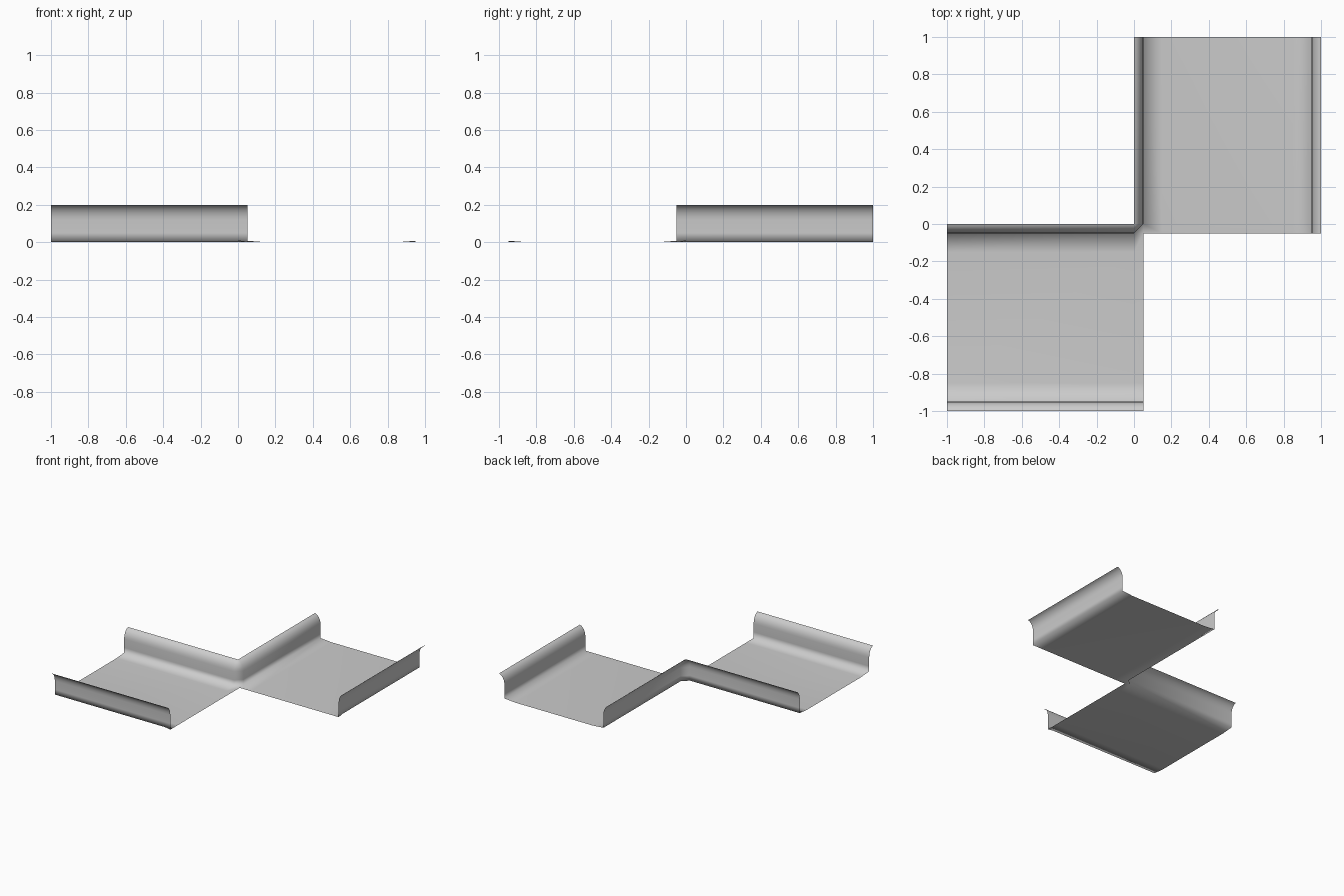
import bpy, bmesh, math

if "Cube" in bpy.data.objects:
    bpy.data.objects.remove(bpy.data.objects["Cube"])

# flared wall profile: (outward offset, height), from base to lip
WALL = [(0, 0.008), (0, 0.05), (0, 0.12)]
for i in range(1, 7):
    a = math.radians(80) * i / 6
    WALL.append((0.05 * (1 - math.cos(a)) / (1 - math.cos(math.radians(80))),
                 0.12 + 0.08 * math.sin(a) / math.sin(math.radians(80))))

# tray cross-section (y, z): outer lip, floor with small rise, inner lip
OUTER = [(-0.95 - d, z) for d, z in reversed(WALL)]
FLOOR = [(-0.85, 0), (-0.15, 0)]
INNER = [(-0.05 + d, z) for d, z in WALL]
SECTION = OUTER + FLOOR + INNER
# short end strip runs flat and stops at the inner wall base
END = OUTER[:-1] + [(-0.95, 0)] + FLOOR + [(-0.05, 0)]


def keep(p):
    return p


def across(p):
    return (-p[1], -p[0], p[2])


def strip(bm, rows, flip=False):
    grid = [[bm.verts.new(p) for p in row] for row in rows]
    for a, b in zip(grid, grid[1:]):
        for i in range(len(a) - 1):
            q = [a[i], b[i], b[i + 1], a[i + 1]]
            bm.faces.new(q[::-1] if flip else q)


def finish(bm, name):
    bmesh.ops.remove_doubles(bm, verts=bm.verts, dist=1e-5)
    me = bpy.data.meshes.new(name)
    bm.to_mesh(me)
    bm.free()
    me.polygons.foreach_set("use_smooth", [True] * len(me.polygons))
    ob = bpy.data.objects.new(name, me)
    bpy.context.collection.objects.link(ob)


bm = bmesh.new()
# two trays, the second mirrored across the diagonal
for f, flip in ((keep, False), (across, True)):
    n = len(END)
    strip(bm, [[f((x, y, z)) for y, z in SECTION] for x in (-1, 0)], flip)
    strip(bm, [[f((0, y, z)) for y, z in SECTION[:n]],
               [f((0.05, y, z)) for y, z in END]], flip)
# wall wrapping the shared inner corner
left = [(0, y, z) for y, z in INNER]
strip(bm, [left, [across(p) for p in left]])
# small floor triangle at the corner
bm.faces.new([bm.verts.new(p) for p in
              ((0, -0.05, 0.008), (0.05, -0.05, 0), (0.05, 0, 0.008))])
finish(bm, "corner_channel")
